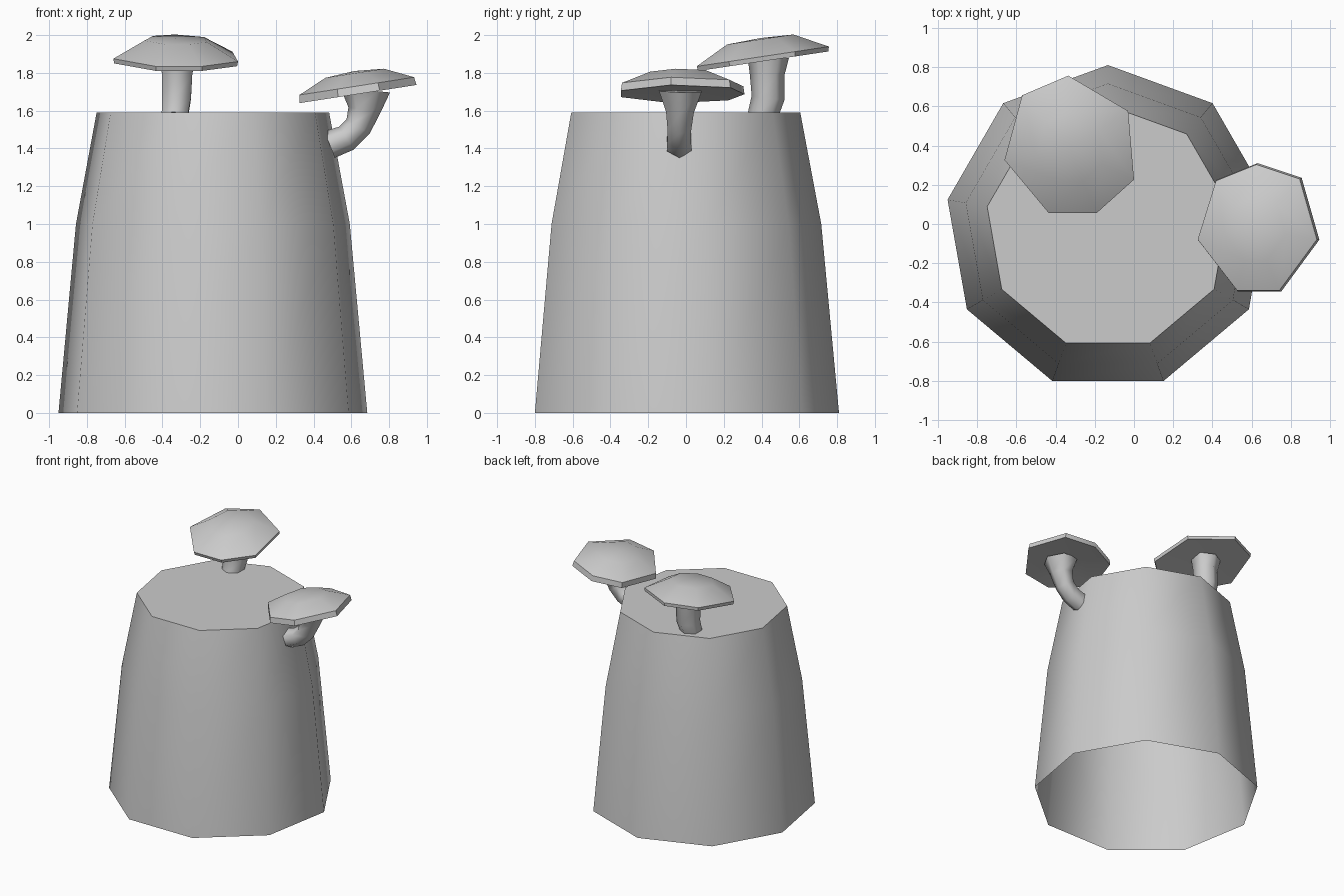
import bpy, math
from mathutils import Vector

if "Cube" in bpy.data.objects:
    bpy.data.objects.remove(bpy.data.objects["Cube"])


def loft(name, rings, start_cap=True, end_cap=True, apex=None, angle=50):
    """Skin a list of equal-sized rings, ordered bottom to top."""
    n = len(rings[0])
    verts = [v for ring in rings for v in ring]
    faces = []
    for r in range(len(rings) - 1):
        for i in range(n):
            j = (i + 1) % n
            faces.append((r * n + i, r * n + j, (r + 1) * n + j, (r + 1) * n + i))
    last = (len(rings) - 1) * n
    if start_cap:
        faces.append(tuple(reversed(range(n))))
    if apex is not None:
        verts.append(apex)
        faces += [(last + i, last + (i + 1) % n, len(verts) - 1) for i in range(n)]
    elif end_cap:
        faces.append(tuple(range(last, last + n)))
    mesh = bpy.data.meshes.new(name)
    mesh.from_pydata([tuple(v) for v in verts], [], faces)
    ob = bpy.data.objects.new(name, mesh)
    bpy.context.collection.objects.link(ob)
    bpy.ops.object.select_all(action='DESELECT')
    ob.select_set(True)
    bpy.context.view_layer.objects.active = ob
    bpy.ops.object.shade_smooth_by_angle(angle=math.radians(angle))
    return ob


def stem(name, path, side, sides=6):
    """Bent tube along (x, y, z, radius) points."""
    pts = [Vector(p[:3]) for p in path]
    rings = []
    for k, p in enumerate(pts):
        t = (pts[min(k + 1, len(pts) - 1)] - pts[max(k - 1, 0)]).normalized()
        u = (side - t * t.dot(side)).normalized()
        v = t.cross(u)
        rings.append([p + path[k][3] * (math.cos(a) * u + math.sin(a) * v)
                      for a in (math.tau * (i + 0.5) / sides for i in range(sides))])
    return loft(name, rings, angle=70)


def cap(name, outline, centre, slope, profile, top):
    """Tilted mushroom cap: rim outline (x, y) scaled by (scale, height) rings."""
    cx, cy, cz = centre
    sx, sy = slope

    def point(x, y, s, h):
        dx, dy = (x - cx) * s, (y - cy) * s
        return Vector((cx + dx - h * sx, cy + dy - h * sy,
                       cz + sx * dx + sy * dy + h))
    rings = [[point(x, y, s, h) for x, y in outline] for s, h in profile]
    return loft(name, rings, apex=point(cx, cy, 0, top), angle=40)


# stump: tapered nine-sided shell, closed on top, open underneath
rings = []
for z, r in ((0, 0.83), (1.0, 0.736), (1.59, 0.625)):
    rings.append([Vector((-0.133 + r * math.cos(a), -0.02 + r * math.sin(a), z))
                  for a in (math.pi / 2 + math.tau * i / 9 for i in range(9))])
loft("stump", rings, start_cap=False)

# mushroom standing on the top of the stump
stem("top_stem", [(-0.335, 0.405, 1.57, 0.08), (-0.325, 0.435, 1.67, 0.088),
                  (-0.322, 0.43, 1.79, 0.092), (-0.322, 0.435, 1.885, 0.11)],
     Vector((1, 0, 0)))
cap("top_cap",
    [(0.0, 0.23), (-0.03, 0.58), (-0.335, 0.76), (-0.57, 0.66),
     (-0.66, 0.33), (-0.435, 0.06), (-0.19, 0.06)],
    (-0.33, 0.41, 1.862), (0.0, 0.15),
    [(0.35, 0.01), (0.985, 0.0), (1.0, 0.025), (0.5, 0.115)], 0.122)

# mushroom growing out of the side of the stump
stem("side_stem", [(0.485, -0.035, 1.42, 0.075), (0.575, -0.035, 1.455, 0.072),
                   (0.635, -0.035, 1.515, 0.072), (0.668, -0.032, 1.60, 0.085),
                   (0.675, -0.03, 1.705, 0.13)],
     Vector((0, 1, 0)))
cap("side_cap",
    [(0.945, -0.08), (0.855, 0.235), (0.63, 0.31), (0.42, 0.225),
     (0.325, -0.08), (0.53, -0.345), (0.75, -0.345)],
    (0.635, -0.03, 1.688), (0.155, 0.0),
    [(0.4, 0.01), (1.0, 0.0), (0.98, 0.042), (0.5, 0.11)], 0.122)
